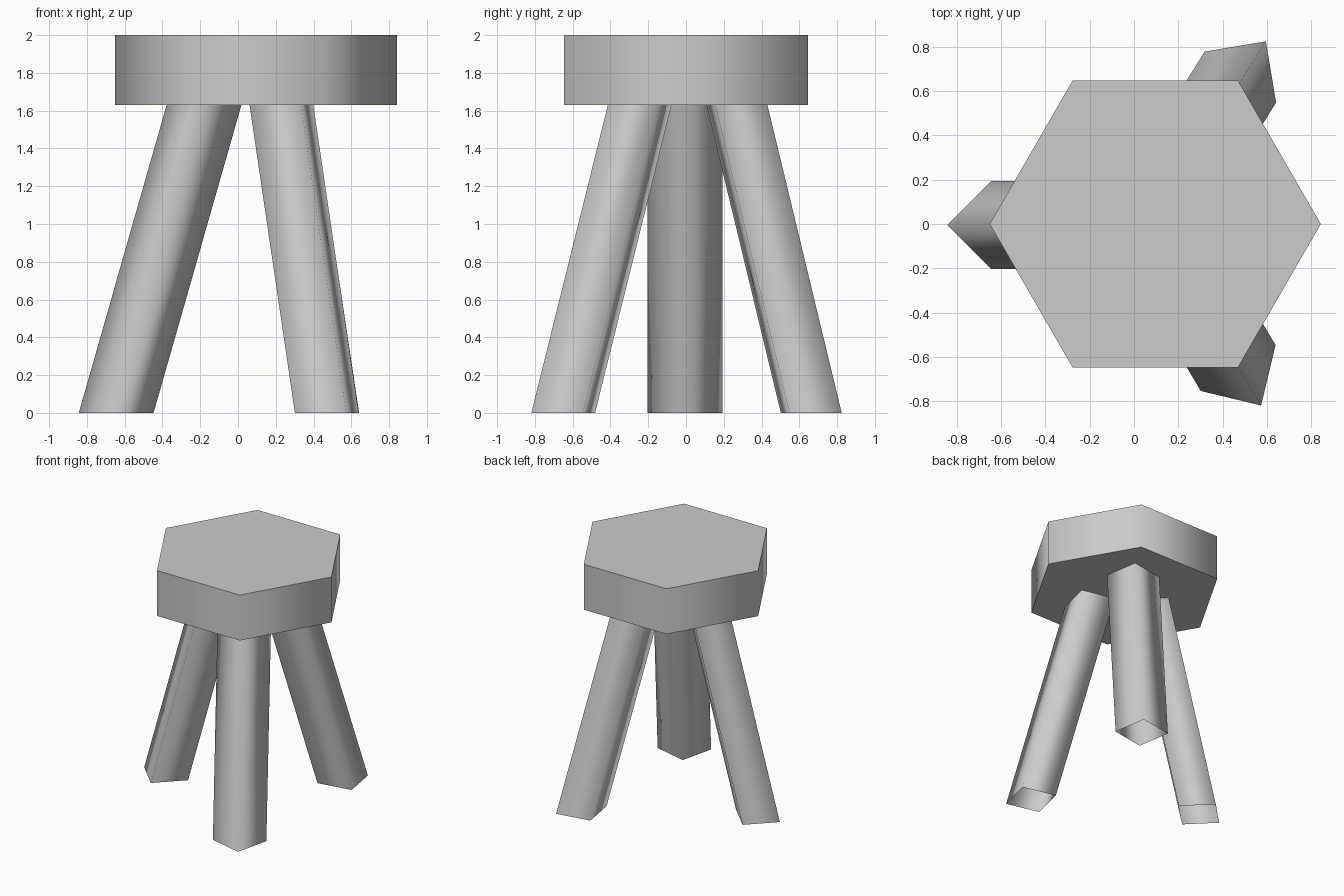
import bpy, bmesh, math
from mathutils import Vector

if "Cube" in bpy.data.objects:
    bpy.data.objects.remove(bpy.data.objects["Cube"])

SEAT_BOTTOM, SEAT_TOP = 1.63, 2.0
CENTRE_X = 0.096      # seat axis
SEAT_RADIUS = 0.747
LEG_RADIUS = 0.198

grey = bpy.data.materials.new("plain grey")
grey.diffuse_color = (0.6, 0.6, 0.6, 1)
grey.use_nodes = True
grey.node_tree.nodes["Principled BSDF"].inputs["Base Color"].default_value = grey.diffuse_color


def ring(bm, centre, radius, sides, turn):
    """Horizontal polygon of vertices around a centre; turn is in degrees."""
    return [bm.verts.new(Vector(centre) + Vector((
        radius * math.cos(math.radians(turn) + i * math.tau / sides),
        radius * math.sin(math.radians(turn) + i * math.tau / sides), 0)))
        for i in range(sides)]


def prism(name, low, high, radius, sides, turn, capped, angle):
    """Upright or slanted prism with level ends."""
    bm = bmesh.new()
    a = ring(bm, low, radius, sides, turn)
    b = ring(bm, high, radius, sides, turn)
    for i in range(sides):
        j = (i + 1) % sides
        bm.faces.new((a[i], a[j], b[j], b[i]))
    if capped:
        bm.faces.new(a[::-1])
        bm.faces.new(b)
    mesh = bpy.data.meshes.new(name)
    bm.to_mesh(mesh)
    bm.free()
    mesh.materials.append(grey)
    obj = bpy.data.objects.new(name, mesh)
    bpy.context.collection.objects.link(obj)
    bpy.ops.object.select_all(action='DESELECT')
    obj.select_set(True)
    bpy.context.view_layer.objects.active = obj
    bpy.ops.object.shade_smooth_by_angle(angle=math.radians(angle))
    return obj


# Hexagonal seat with rounded-looking sides and crisp rims
prism("seat", (CENTRE_X, 0, SEAT_BOTTOM), (CENTRE_X, 0, SEAT_TOP),
      SEAT_RADIUS, 6, 0, True, 75)

# Three splayed, open-ended square legs: name, foot x, foot y, top x, top y, twist
legs = [
    ("left_leg", -0.645, -0.005, -0.18, -0.005, 180),
    ("back_right_leg", 0.48, 0.663, 0.235, 0.27, 54.5),
    ("front_right_leg", 0.47, -0.65, 0.23, -0.245, -58.5),
]
for name, fx, fy, tx, ty, twist in legs:
    prism(name, (fx, fy, 0), (tx, ty, SEAT_BOTTOM), LEG_RADIUS, 4, twist, False, 130)
